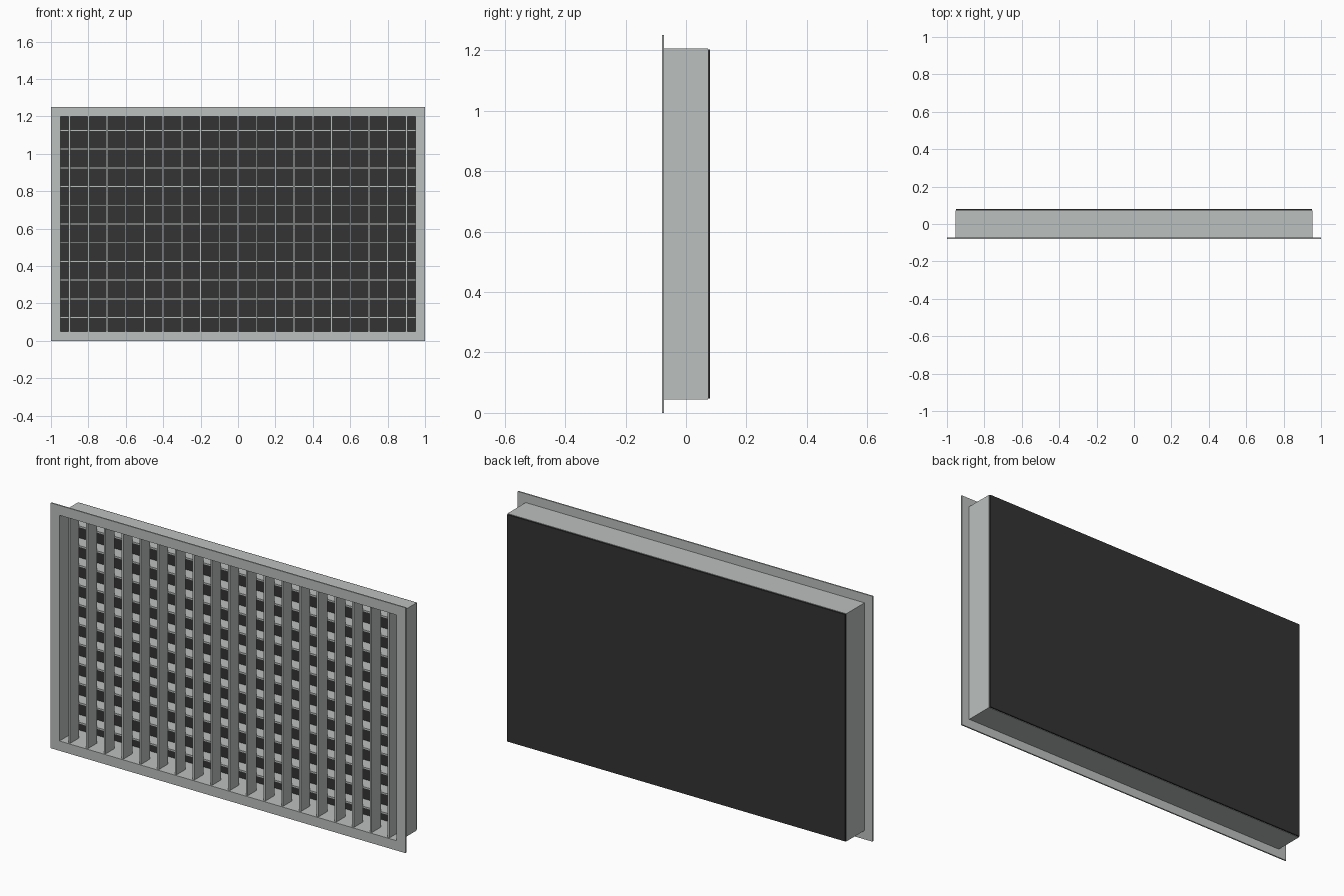
import bpy, bmesh
from mathutils import Matrix, Vector

if "Cube" in bpy.data.objects:
    bpy.data.objects.remove(bpy.data.objects["Cube"])


def material(name, rgb):
    m = bpy.data.materials.new(name)
    m.diffuse_color = (*rgb, 1)
    m.use_nodes = True
    m.node_tree.nodes["Principled BSDF"].inputs["Base Color"].default_value = m.diffuse_color
    return m


GREY = material("light grey metal", (0.50, 0.53, 0.52))
DARK = material("dark backing", (0.033, 0.033, 0.033))
CZ = 0.625  # centre height


def finish(name, bm, mat):
    me = bpy.data.meshes.new(name)
    bm.to_mesh(me)
    bm.free()
    me.materials.append(mat)
    ob = bpy.data.objects.new(name, me)
    bpy.context.collection.objects.link(ob)
    return ob


def add_box(bm, x0, x1, y0, y1, z0, z1):
    size = Vector((x1 - x0, y1 - y0, z1 - z0))
    mid = Vector((x0 + x1, y0 + y1, z0 + z1)) / 2
    bmesh.ops.create_cube(bm, size=1, matrix=Matrix.Translation(mid) @ Matrix.Diagonal((*size, 1)))


def frame(name, outer, inner, y0, y1, mat):
    """Rectangular ring in the xz plane, from (half width, half height) pairs."""
    bm = bmesh.new()
    signs = [(-1, -1), (1, -1), (1, 1), (-1, 1)]
    rings = [[bm.verts.new((sx * w, y, CZ + sz * h)) for sx, sz in signs]
             for (w, h), y in ((outer, y0), (outer, y1), (inner, y1), (inner, y0))]
    for a in range(4):
        r, s = rings[a], rings[(a + 1) % 4]
        for i in range(4):
            j = (i + 1) % 4
            bm.faces.new((r[i], r[j], s[j], s[i]))
    bmesh.ops.recalc_face_normals(bm, faces=bm.faces)
    return finish(name, bm, mat)


# Front flange and the duct collar behind it
frame("front_flange", (1.0, 0.625), (0.95, 0.575), -0.08, -0.073, GREY)
frame("duct_collar", (0.955, 0.58), (0.95, 0.575), -0.073, 0.073, GREY)

# Upright blades in front
bm = bmesh.new()
for i in range(19):
    x = -0.9 + 0.1 * i
    add_box(bm, x - 0.005, x + 0.005, -0.073, 0.0, 0.048, 1.202)
finish("vertical_blades", bm, GREY)

# Level blades behind them
bm = bmesh.new()
for i in range(11):
    z = 0.125 + 0.1 * i
    add_box(bm, -0.952, 0.952, 0.0, 0.069, z - 0.005, z + 0.005)
finish("horizontal_blades", bm, GREY)

# Dark plate closing the back
bm = bmesh.new()
add_box(bm, -0.953, 0.953, 0.07, 0.08, 0.047, 1.203)
finish("back_plate", bm, DARK)
